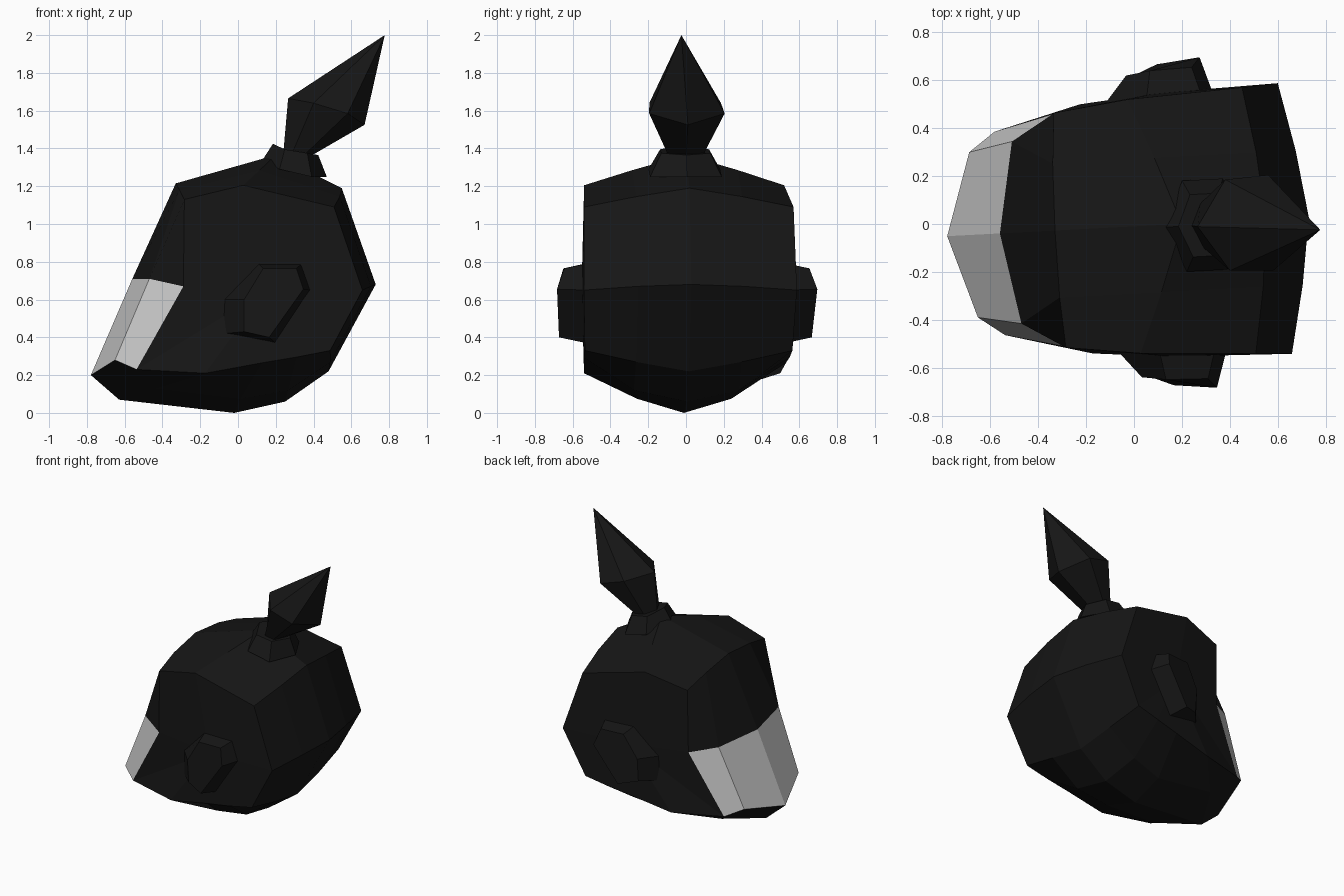
import bpy, bmesh, math

if "Cube" in bpy.data.objects:
    bpy.data.objects.remove(bpy.data.objects["Cube"])

black = bpy.data.materials.new("black_metal")
black.diffuse_color = (0.008, 0.008, 0.008, 1)
black.use_nodes = True
black.node_tree.nodes["Principled BSDF"].inputs["Base Color"].default_value = black.diffuse_color


def finish(name, bm, mat=None):
    me = bpy.data.meshes.new(name)
    bm.to_mesh(me)
    bm.free()
    ob = bpy.data.objects.new(name, me)
    bpy.context.collection.objects.link(ob)
    # whole model is turned slightly about z
    ob.rotation_euler.z = math.radians(3)
    ob.location.y = -0.01
    if mat:
        me.materials.append(mat)
    return ob


def loft(rings, cap_start=True, cap_end=True):
    """Join closed rings of equal length; returns bmesh and the vertex rings."""
    bm = bmesh.new()
    vr = [[bm.verts.new(p) for p in r] for r in rings]
    n = len(rings[0])
    for a, b in zip(vr, vr[1:]):
        for i in range(n):
            j = (i + 1) % n
            bm.faces.new((a[i], a[j], b[j], b[i]))
    caps = []
    if cap_start:
        caps.append(bm.faces.new(vr[0][::-1]))
    if cap_end:
        caps.append(bm.faces.new(vr[-1]))
    return bm, vr, caps


# helmet sections: centre, halfway and side profile (x, y, z)
CENTRE = [(.73, 0, .68), (.55, 0, 1.19), (.2, 0, 1.365), (-.33, 0, 1.215), (-.56, 0, .71),
          (-.78, 0, .2), (-.63, 0, .07), (-.02, 0, 0), (.25, 0, .06), (.48, 0, .22)]
HALF = [(.69, .28, .67), (.525, .28, 1.145), (.1, .28, 1.285), (-.325, .28, 1.18), (-.49, .38, .71),
        (-.67, .345, .28), (-.45, .28, .13), (0, .25, .075), (.25, .28, .12), (.475, .28, .27)]
SIDE = [(.63, .565, .65), (.48, .555, 1.09), (0, .53, 1.205), (-.31, .49, 1.13), (-.315, .485, .67),
        (-.56, .425, .23), (-.2, .52, .21), (.1, .535, .265), (.28, .545, .295), (.46, .55, .33)]


def mirror(ring):
    return [(x, -y, z) for x, y, z in ring]


def helmet(name, visor, mat):
    bm, vr, caps = loft([mirror(SIDE), mirror(HALF), CENTRE, HALF, SIDE])
    visor_verts = {v for r in vr for v in (r[4], r[5])}
    for v in bmesh.ops.poke(bm, faces=caps)["verts"]:
        v.co = (.12, math.copysign(.55, v.co.y), .65)
    bmesh.ops.recalc_face_normals(bm, faces=bm.faces)
    drop = [f for f in bm.faces if (set(f.verts) <= visor_verts) != visor]
    bmesh.ops.delete(bm, geom=drop, context="FACES")
    return finish(name, bm, mat)


helmet("helmet_shell", False, black)
helmet("visor", True, None)

# raised hinge plates on both sides
BASE = [(.31, .53, .79), (.36, .53, .65), (.17, .53, .37), (-.1, .51, .42), (-.1, .51, .6), (.08, .53, .79)]
TOP = [(.275, .65, .765), (.31, .69, .655), (.13, .67, .4), (0, .615, .43), (0, .63, .6), (.1, .645, .765)]
for name, flip in (("left_hinge", False), ("right_hinge", True)):
    rings = [mirror(BASE), mirror(TOP)] if flip else [BASE, TOP]
    bm, _, _ = loft(rings)
    bmesh.ops.recalc_face_normals(bm, faces=bm.faces)
    finish(name, bm, black)


def six(front, near, far, back, dy=0):
    """Six-sided ring symmetric in y; near/far are (x, half width, z)."""
    return [(front[0], dy, front[1]),
            (near[0], dy - near[1], near[2]), (far[0], dy - far[1], far[2]),
            (back[0], dy, back[1]),
            (far[0], dy + far[1], far[2]), (near[0], dy + near[1], near[2])]


# plume collar
bm, _, _ = loft([six((.13, 1.34), (.21, .19, 1.29), (.38, .19, 1.25), (.47, 1.25), -.01),
                 six((.185, 1.425), (.24, .13, 1.395), (.36, .13, 1.375), (.425, 1.365), -.01)])
bmesh.ops.recalc_face_normals(bm, faces=bm.faces)
finish("plume_collar", bm, black)

# plume: narrow neck, wide middle, pointed tip
bm, vr, _ = loft([six((.24, 1.38), (.28, .09, 1.37), (.34, .09, 1.36), (.385, 1.36), -.01),
                  six((.265, 1.665), (.39, .19, 1.64), (.57, .2, 1.585), (.67, 1.525), -.015)],
                 cap_end=False)
tip = bm.verts.new((.775, -.055, 2.0))
for i in range(6):
    bm.faces.new((vr[1][i], vr[1][(i + 1) % 6], tip))
bmesh.ops.recalc_face_normals(bm, faces=bm.faces)
finish("plume", bm, black)
